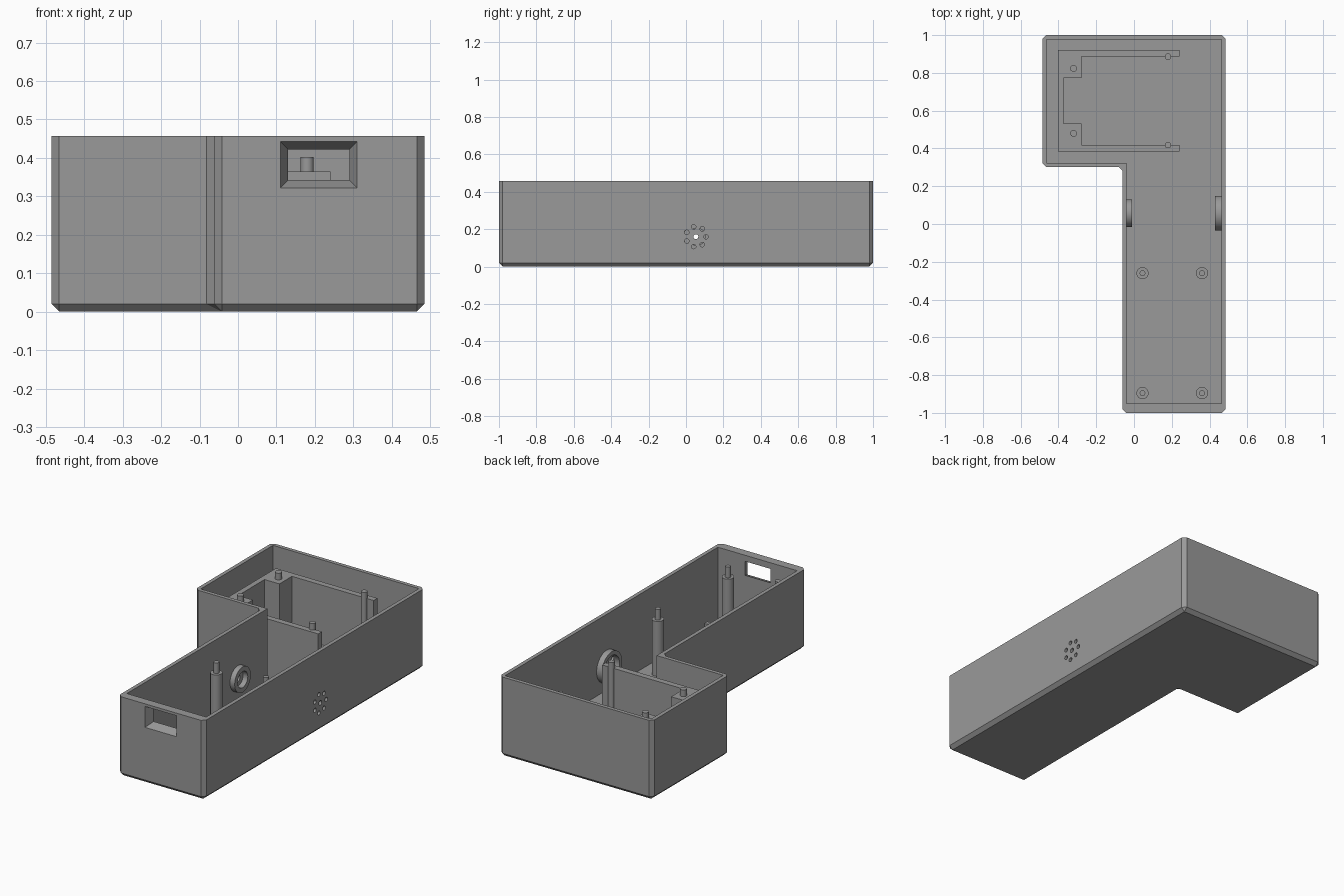
import bpy, bmesh, math
from mathutils import Matrix

if "Cube" in bpy.data.objects:
    bpy.data.objects.remove(bpy.data.objects["Cube"])

H, FLOOR, CH = 0.457, 0.022, 0.02
grey = bpy.data.materials.new("plain_grey")
grey.diffuse_color = (0.32, 0.32, 0.32, 1)
grey.use_nodes = True
grey.node_tree.nodes["Principled BSDF"].inputs["Base Color"].default_value = grey.diffuse_color


def make_object(name, bm):
    bmesh.ops.recalc_face_normals(bm, faces=bm.faces)
    mesh = bpy.data.meshes.new(name)
    bm.to_mesh(mesh)
    bm.free()
    mesh.materials.append(grey)
    ob = bpy.data.objects.new(name, mesh)
    bpy.context.collection.objects.link(ob)
    return ob


def loft(name, loops):
    """Skin closed loops of equal length, cap both ends and merge doubles."""
    bm = bmesh.new()
    rings = [[bm.verts.new(p) for p in loop] for loop in loops]
    n = len(rings[0])
    for a, b in zip(rings, rings[1:]):
        for i in range(n):
            j = (i + 1) % n
            bm.faces.new((a[i], a[j], b[j], b[i]))
    bm.faces.new(rings[0])
    bm.faces.new(rings[-1])
    bmesh.ops.remove_doubles(bm, verts=bm.verts, dist=1e-5)
    return make_object(name, bm)


def lathe(name, profile, centre, axis="Z", closed=False, steps=32):
    """Turn (radius, height) points about an axis through centre."""
    bm = bmesh.new()
    rot = Matrix.Rotation(math.pi / 2, 4, "Y") if axis == "X" else Matrix()
    mat = Matrix.Translation(centre) @ rot
    rings = []
    for r, h in profile:
        ring = []
        for k in range(steps):
            a = 2 * math.pi * k / steps
            ring.append(bm.verts.new((r * math.cos(a), r * math.sin(a), h)))
        rings.append(ring)
    pairs = list(zip(rings, rings[1:])) + ([(rings[-1], rings[0])] if closed else [])
    for a, b in pairs:
        for i in range(steps):
            j = (i + 1) % steps
            bm.faces.new((a[i], a[j], b[j], b[i]))
    if not closed:
        bm.faces.new(rings[0])
        bm.faces.new(rings[-1])
    bm.transform(mat)
    return make_object(name, bm)


def l_loop(z, inset, chamfer, front=None):
    """L-shaped outline, inset from the outside, with cut corners."""
    front = inset if front is None else front
    x0, xm, x1 = -0.485 + inset, -0.062 + inset, 0.485 - inset
    y0, ym, y1 = -1 + front, 0.302 + inset, 1 - inset
    pts = [(xm, y0), (x1, y0), (x1, y1), (x0, y1), (x0, ym), (xm, ym)]
    out = []
    for i, p in enumerate(pts):
        for q in (pts[i - 1], pts[(i + 1) % 6]):
            d = math.dist(p, q)
            out.append((p[0] + (q[0] - p[0]) / d * chamfer,
                        p[1] + (q[1] - p[1]) / d * chamfer, z))
    return out


# Open tray with chamfered base and corners, thicker front wall
tray = loft("tray", [
    l_loop(0, CH, 0), l_loop(CH, 0, CH), l_loop(H, 0, CH),
    l_loop(H, 0.022, 0, 0.05), l_loop(FLOOR, 0.022, 0, 0.05)])


# Cutters: tapered front window, grille holes, cable hole
def window_loop(y, grow):
    x0, x1, z0, z1 = 0.13 - grow, 0.29 + grow, 0.342 - grow, 0.422 + grow
    return [(x0, y, z0), (x1, y, z0), (x1, y, z1), (x0, y, z1)]


CY, CZ = 0.053, 0.16
cutters = [loft("window_cutter", [window_loop(-1.01, 0.024), window_loop(-0.95, 0),
                                  window_loop(-0.93, 0)])]


def hole(name, x, y, z, r):
    cutters.append(lathe(name, [(r, -0.04), (r, 0.04)], (x, y, z), "X", steps=16))


hole("grille_centre_cutter", 0.475, CY, CZ, 0.013)
for k in range(7):
    a = 2 * math.pi * k / 7
    hole("grille_cutter", 0.475, CY + 0.054 * math.cos(a), CZ + 0.054 * math.sin(a), 0.012)
hole("cable_hole_cutter", -0.05, CY, CZ, 0.022)

bpy.context.view_layer.objects.active = tray
for c in cutters:
    m = tray.modifiers.new("cut", "BOOLEAN")
    m.operation, m.solver, m.object = "DIFFERENCE", "EXACT", c
    bpy.ops.object.modifier_apply(modifier=m.name)
    bpy.data.objects.remove(c)

# Rings on the inside of both long walls
for name, x0, x1, r, ri in (("left_ring", -0.045, -0.01, 0.073, 0.046),
                            ("right_ring", 0.43, 0.468, 0.092, 0.069)):
    lathe(name, [(r, x0), (r, x1), (ri, x1), (ri, x0)], (0, CY + 0.004, CZ), "X", closed=True)

# Stepped posts carrying the front board
for x in (0.045, 0.36):
    for y in (-0.26, -0.895):
        lathe("post", [(0.032, 0.015), (0.032, 0.337), (0.015, 0.337), (0.015, 0.398)], (x, y, 0))

# C-shaped holder with thick corners in the wide end
MID = 0.652
half = [(0.24, 0.268), (0.24, 0.234), (-0.278, 0.234), (-0.278, 0.12), (-0.372, 0.12)]
outline = [(x, MID + y) for x, y in half] + [(x, MID - y) for x, y in reversed(half)]
outline += [(-0.403, MID - 0.268), (-0.403, MID + 0.268)]
loft("holder", [[(x, y, z) for x, y in outline] for z in (0.015, 0.364)])

# Locating pegs on the holder
for s in (-1, 1):
    lathe("corner_peg", [(0.018, 0.3), (0.018, 0.402)], (-0.32, MID + s * 0.172, 0))
    lathe("arm_peg", [(0.017, 0.015), (0.017, 0.402)], (0.18, MID + s * 0.234, 0))

for ob in bpy.context.scene.objects:
    ob.select_set(True)
bpy.ops.object.shade_smooth_by_angle(angle=math.radians(30))
